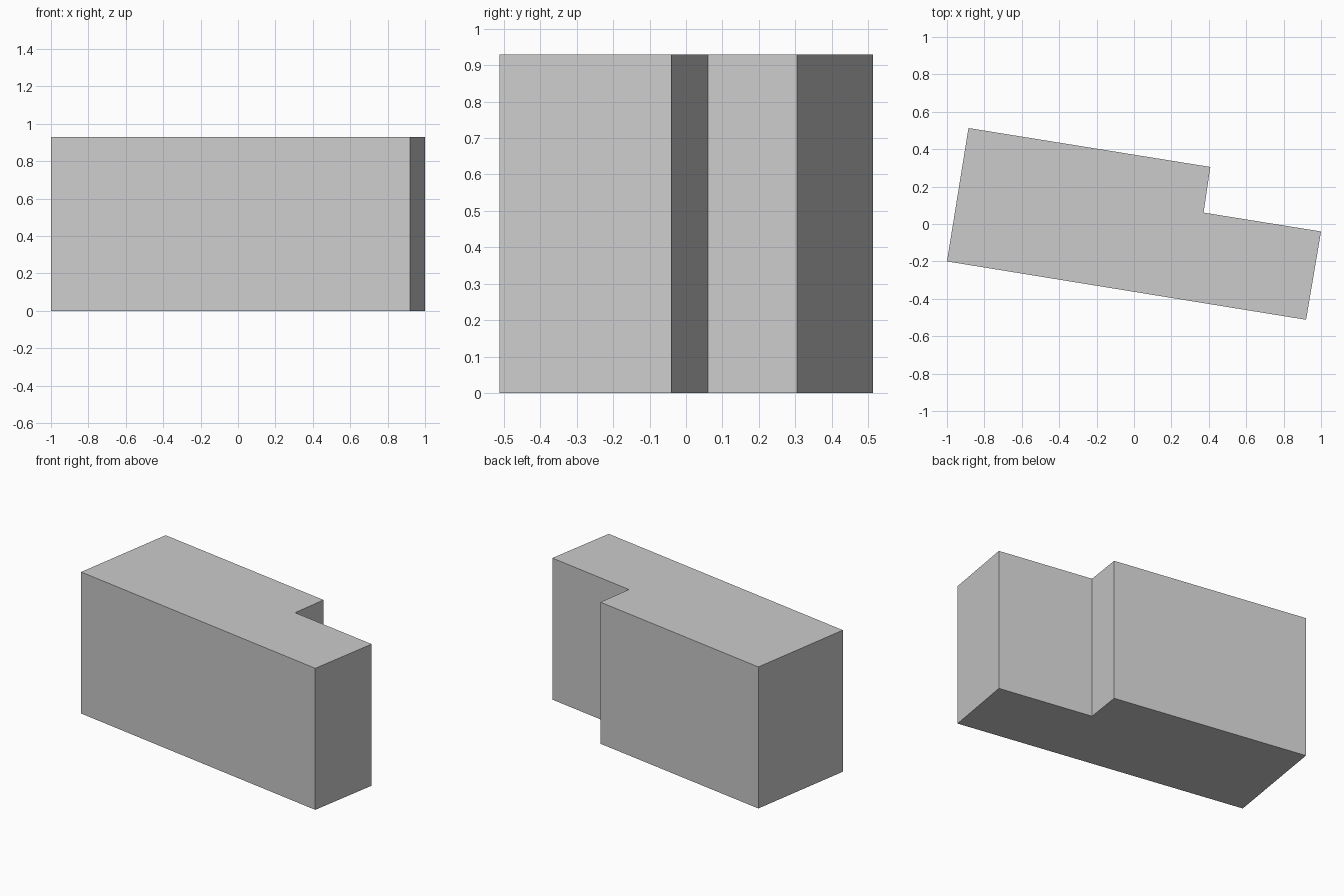
import bpy
import bmesh

cube = bpy.data.objects.get("Cube")
if cube:
    bpy.data.objects.remove(cube, do_unlink=True)

HEIGHT = 0.93

# Stepped footprint of the block, counter-clockwise
FOOTPRINT = [(-1.0, -0.2), (0.92, -0.512), (1.0, -0.04),
             (0.372, 0.061), (0.408, 0.305), (-0.885, 0.513)]


def make_material(name, colour):
    mat = bpy.data.materials.new(name)
    mat.use_nodes = True
    mat.diffuse_color = colour
    mat.node_tree.nodes["Principled BSDF"].inputs["Base Color"].default_value = colour
    return mat


def extrude_footprint(name, points, height, mat):
    bm = bmesh.new()
    base = bm.faces.new([bm.verts.new((x, y, 0)) for x, y in points])
    result = bmesh.ops.extrude_face_region(bm, geom=[base], use_keep_orig=True)
    top = [v for v in result["geom"] if isinstance(v, bmesh.types.BMVert)]
    bmesh.ops.translate(bm, verts=top, vec=(0, 0, height))
    bmesh.ops.recalc_face_normals(bm, faces=bm.faces)
    mesh = bpy.data.meshes.new(name)
    bm.to_mesh(mesh)
    bm.free()
    mesh.materials.append(mat)
    obj = bpy.data.objects.new(name, mesh)
    bpy.context.collection.objects.link(obj)
    return obj


# Building block with a notched back corner
grey = make_material("light_grey", (0.6, 0.6, 0.6, 1))
extrude_footprint("building_block", FOOTPRINT, HEIGHT, grey)
